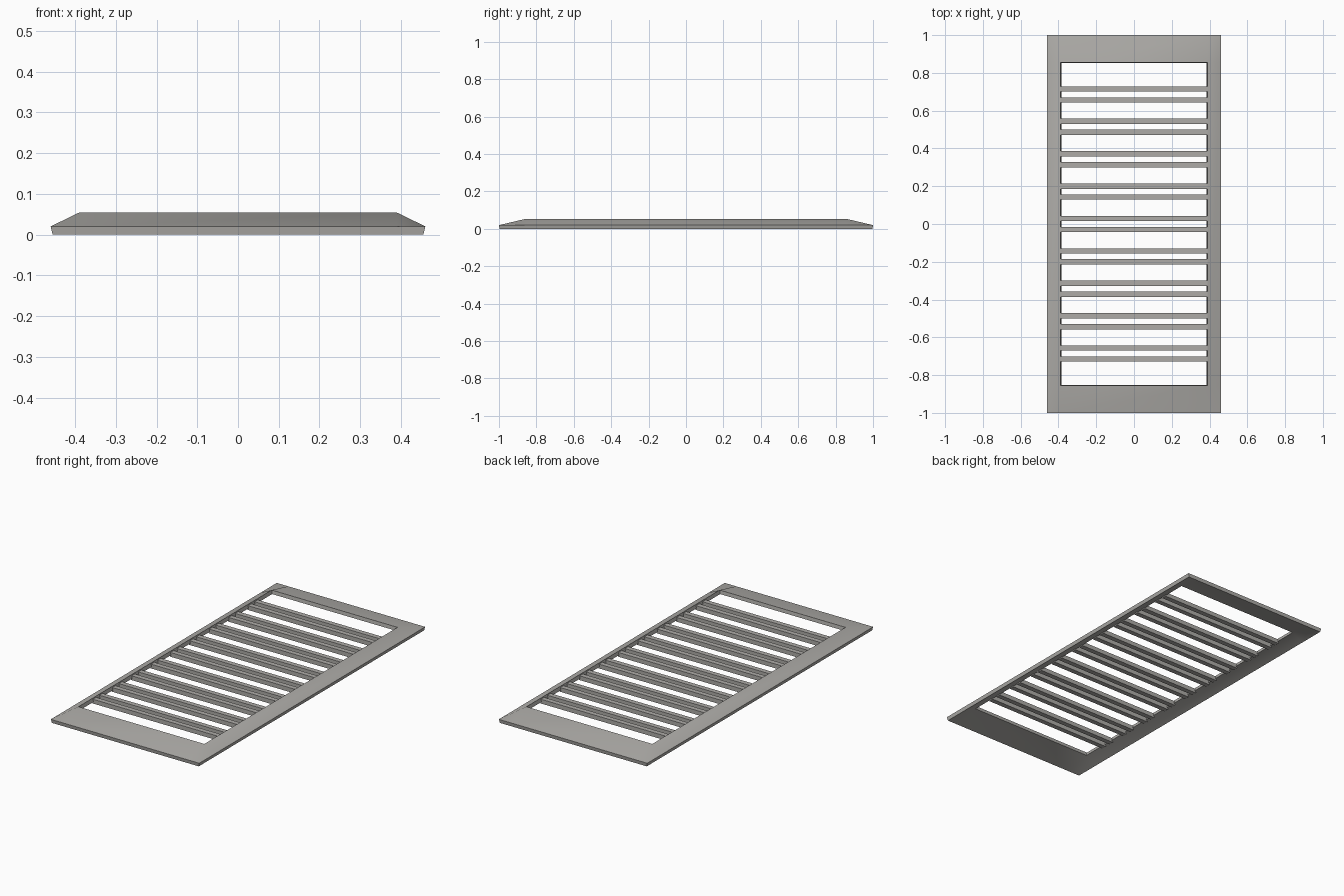
import bpy, bmesh

if "Cube" in bpy.data.objects:
    bpy.data.objects.remove(bpy.data.objects["Cube"])

# One flat warm grey for the whole vent
grey = bpy.data.materials.new("warm_grey")
grey.diffuse_color = (0.42, 0.41, 0.39, 1)
grey.use_nodes = True
grey.node_tree.nodes["Principled BSDF"].inputs["Base Color"].default_value = grey.diffuse_color


def finish(name, bm):
    bmesh.ops.recalc_face_normals(bm, faces=bm.faces)
    me = bpy.data.meshes.new(name)
    bm.to_mesh(me)
    bm.free()
    ob = bpy.data.objects.new(name, me)
    bpy.context.collection.objects.link(ob)
    me.materials.append(grey)
    return ob


# Sloping frame: a thin shell on a 4 x 4 grid with the middle left open
def frame():
    bm = bmesh.new()
    xs, ys = (-0.46, -0.39, 0.39, 0.46), (-1.0, -0.855, 0.855, 1.0)
    layers = []
    for drop in (0, 1):
        grid = {}
        for i, x in enumerate(xs):
            for j, y in enumerate(ys):
                inner = i in (1, 2) and j in (1, 2)
                z = (0.054 if inner else 0.02) - 0.02 * drop
                sx, sy = (1 if x > 0 else -1), (1 if y > 0 else -1)
                px = x - sx * 0.005 * drop
                py = y - sy * 0.003 * drop
                grid[i, j] = bm.verts.new((px, py, z))
        layers.append(grid)
        for i in range(3):
            for j in range(3):
                if (i, j) != (1, 1):
                    bm.faces.new([grid[i, j], grid[i + 1, j], grid[i + 1, j + 1], grid[i, j + 1]])
    # rims joining upper and lower skins
    outer = [(0, 0), (1, 0), (2, 0), (3, 0), (3, 1), (3, 2), (3, 3), (2, 3), (1, 3), (0, 3), (0, 2), (0, 1)]
    inner = [(1, 1), (2, 1), (2, 2), (1, 2)]
    a, b = layers
    for ring in (outer, inner):
        for p, q in zip(ring, ring[1:] + ring[:1]):
            bm.faces.new([a[p], a[q], b[q], b[p]])
    return finish("frame", bm)


# Box helper
def box(bm, centre, size):
    vs = bmesh.ops.create_cube(bm, size=1)["verts"]
    bmesh.ops.scale(bm, vec=size, verts=vs)
    bmesh.ops.translate(bm, vec=centre, verts=vs)


ob = frame()
bpy.context.view_layer.objects.active = ob
ob.select_set(True)
bpy.ops.object.shade_smooth_by_angle(angle=0.56)

# Nine pairs of cross slats
bm = bmesh.new()
for k in range(-4, 5):
    for s in (-1, 1):
        box(bm, (0, k * 0.1715 + s * 0.029, 0.036), (0.785, 0.028, 0.024))
finish("slats", bm)
